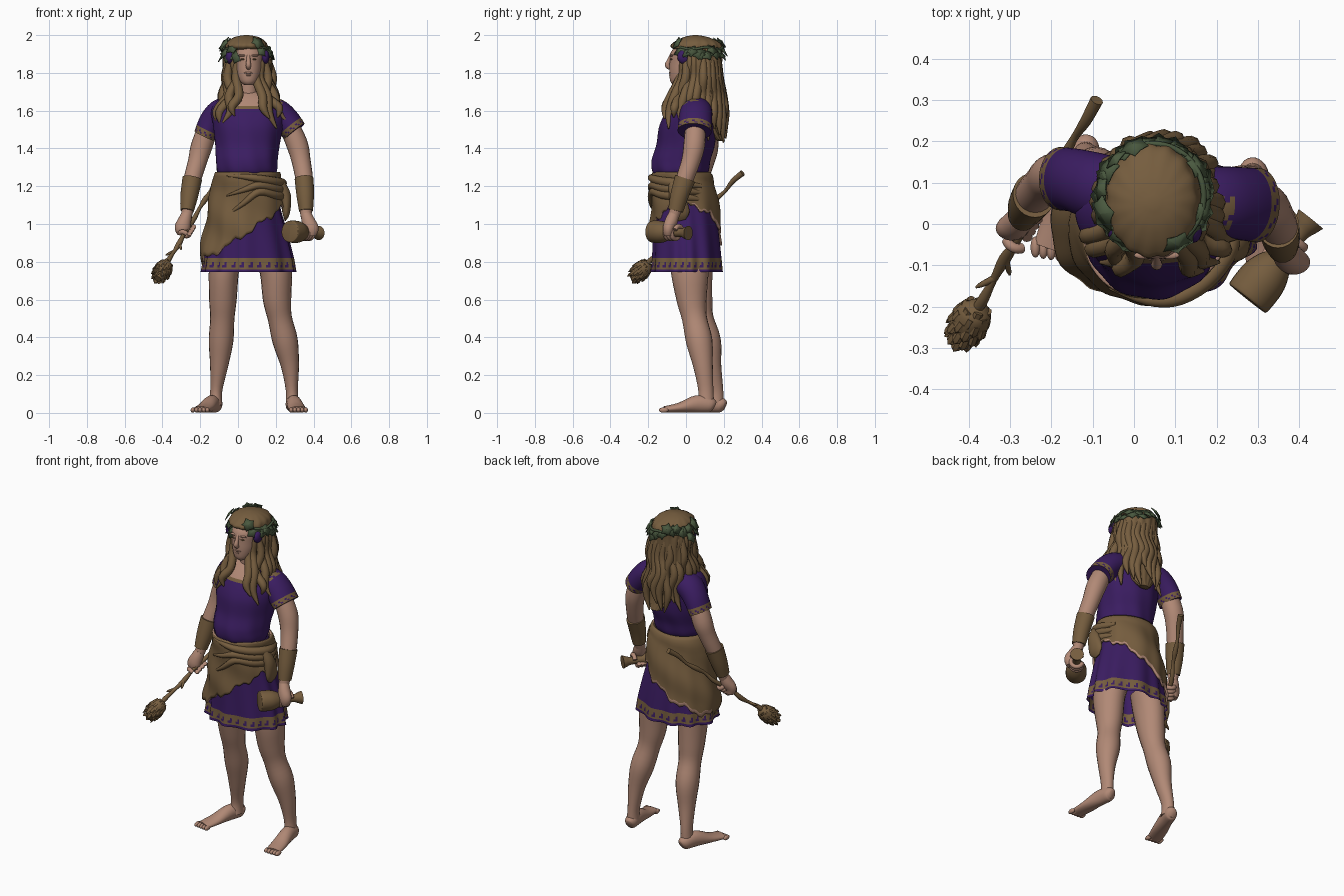
import bpy, bmesh, math, random
from math import sin, cos, pi
from mathutils import Vector

random.seed(4)
if "Cube" in bpy.data.objects:
    bpy.data.objects.remove(bpy.data.objects["Cube"])
X, Y, Z = Vector((1, 0, 0)), Vector((0, 1, 0)), Vector((0, 0, 1))


def material(name, rgb):
    m = bpy.data.materials.new(name)
    m.use_nodes = True
    m.diffuse_color = (*rgb, 1)
    m.node_tree.nodes["Principled BSDF"].inputs["Base Color"].default_value = (*rgb, 1)
    return m


skin = material("skin", (.44, .25, .18))
brown = material("brown", (.18, .11, .049))
purple = material("purple", (.043, .012, .12))
green = material("leaf green", (.068, .1, .05))


def finish(name, bm, mats, angle=50):
    bmesh.ops.recalc_face_normals(bm, faces=bm.faces)
    me = bpy.data.meshes.new(name)
    bm.to_mesh(me)
    bm.free()
    for m in mats:
        me.materials.append(m)
    me.shade_smooth()
    me.set_sharp_from_angle(angle=math.radians(angle))
    ob = bpy.data.objects.new(name, me)
    bpy.context.collection.objects.link(ob)
    return ob


def smooth_path(pts, steps):
    """Spline through rows of x, y, z, radius, radius."""
    rows = [Vector(p if len(p) == 5 else (*p, p[3])) for p in pts]
    out = []
    for i in range(len(rows) - 1):
        b, c = rows[i], rows[i + 1]
        a, d = rows[max(i - 1, 0)], rows[min(i + 2, len(rows) - 1)]
        for k in range(steps):
            t = k / steps
            out.append(b + (c - a) * (t / 2) + (a * 2 - b * 5 + c * 4 - d) * (t * t / 2)
                       + (b * 3 - a - c * 3 + d) * (t ** 3 / 2))
    return out + [rows[-1]]


def add_tube(bm, pts, n=20, steps=4, ref=Y, flat=False, warp=None, rule=None, cap=True):
    rows = smooth_path(pts, steps)
    rings, last = [], len(rows) - 1
    for i, r in enumerate(rows):
        t = Z if flat else (rows[min(i + 1, last)].xyz - rows[max(i - 1, 0)].xyz).normalized()
        u = ref.cross(t).normalized()
        v = t.cross(u)
        ring = []
        for j in range(n):
            a = 2 * pi * j / n
            off = u * cos(a) * r[3] + v * sin(a) * r[4]
            ring.append(bm.verts.new(r.xyz + off * (warp(a, i / last) if warp else 1)))
        rings.append(ring)
    for i in range(last):
        for j in range(n):
            k = (j + 1) % n
            f = bm.faces.new((rings[i][j], rings[i][k], rings[i + 1][k], rings[i + 1][j]))
            if rule:
                f.material_index = rule(i / last, j, f.calc_center_median())
    if cap:
        bm.faces.new(rings[0])
        bm.faces.new(rings[-1])


def tube(name, pts, *mats, **kw):
    bm = bmesh.new()
    add_tube(bm, pts, **kw)
    return finish(name, bm, mats)


def ball(name, loc, size, mat):
    bm = bmesh.new()
    bmesh.ops.create_uvsphere(bm, u_segments=16, v_segments=10, radius=1)
    for v in bm.verts:
        v.co = Vector(loc) + Vector(a * b for a, b in zip(v.co, size))
    return finish(name, bm, [mat])


# Legs and feet
tube("left_leg", [(.17, .02, .86, .09, .1), (.2, .02, .75, .085, .1), (.207, .03, .6, .075, .08),
                  (.222, .045, .5, .064, .066), (.25, .07, .38, .067, .07), (.275, .09, .25, .048, .052),
                  (.285, .105, .12, .032, .04), (.288, .105, .04, .036, .045)], skin)
tube("right_leg", [(-.06, .04, .86, .09, .1), (-.075, .04, .75, .08, .1), (-.08, .06, .6, .073, .08),
                   (-.083, .08, .5, .064, .066), (-.09, .115, .38, .065, .07), (-.1, .135, .25, .048, .052),
                   (-.115, .157, .12, .032, .04), (-.118, .155, .04, .036, .045)], skin)
for side, heel, toe in (("left", Vector((.285, .15, 0)), Vector((.32, -.115, 0))),
                        ("right", Vector((-.11, .205, 0)), Vector((-.2, -.06, 0)))):
    shape = ((0, .035, .02, .025), (.08, .042, .036, .04), (.35, .047, .04, .046),
             (.7, .028, .046, .026), (1, .018, .044, .017))
    tube(side + "_foot", [(*(heel.lerp(toe, t) + Z * z), a, b) for t, z, a, b in shape], skin, ref=Z)
    across = Z.cross(toe - heel).normalized()
    for i in range(5):
        inner = (i - 2) * (1 if side == "right" else -1)
        p = toe + across * inner * .019 + (toe - heel) * (.03 + .012 * -i)
        ball(side + "_toe", (p.x, p.y, .015), (.012, .026, .014), skin)


# Skirt with folds and a patterned hem
def skirt_colour(s, j, c):
    if not .76 < c.z < .82:
        return 0
    if .79 < c.z < .805:
        return 0 if j % 4 == 1 else 1
    return 0 if .775 < c.z < .79 and j % 4 < 2 else 1


tube("skirt", [(.045, -.02, 1.25, .15, .14), (.045, -.01, 1.1, .175, .16), (.05, 0, .95, .21, .172),
               (.055, .005, .82, .235, .18), (.055, .005, .76, .243, .184), (.055, .005, .745, .244, .185)],
     purple, brown, n=128, flat=True, cap=False, rule=skirt_colour,
     warp=lambda a, s: 1 + .055 * s * sin(11 * a + sin(3 * a)))


# Tunic top with a square neckline
def tunic_colour(s, j, c):
    near = abs(c.x - .055)
    if c.y < .03 and near < .085 and c.z > 1.607:
        return 2 if near < .072 and c.z > 1.625 else 1
    return 0


tube("tunic", [(.045, -.025, 1.245, .135, .125), (.045, -.03, 1.28, .158, .148), (.045, -.025, 1.34, .163, .155),
               (.05, 0, 1.42, .17, .155), (.055, .012, 1.52, .185, .152), (.055, .03, 1.6, .195, .132),
               (.055, .045, 1.66, .158, .1), (.055, .05, 1.7, .07, .06)],
     purple, brown, skin, n=64, steps=8, flat=True, rule=tunic_colour,
     warp=lambda a, s: 1 + .022 * (1 - s) * sin(9 * a + 7 * s))


# Sleeves with patterned cuffs, arms and bracers
def sleeve_colour(s, j, c):
    if .185 < c.x < .24 and -.01 < c.y < .065 and c.z > 1.6:
        return int((j + int(s * 24)) % 4 > 0)
    if s < .83:
        return 0
    return 0 if .87 < s < .95 and (j + (s > .9)) % 3 == 0 else 1


tube("left_sleeve", [(.13, .055, 1.61, .07, .08), (.2, .052, 1.59, .075, .087), (.25, .05, 1.55, .074, .088),
                     (.3, .045, 1.49, .068, .09)], purple, brown, n=36, steps=8, rule=sleeve_colour)
tube("right_sleeve", [(-.02, .07, 1.61, .07, .08), (-.09, .09, 1.59, .073, .082), (-.14, .105, 1.54, .067, .077),
                      (-.178, .11, 1.465, .058, .077)], purple, brown, n=36, steps=8, rule=sleeve_colour)
tube("left_arm", [(.25, .05, 1.56, .05), (.31, .045, 1.43, .057), (.335, .025, 1.33, .05),
                  (.355, -.02, 1.2, .044), (.36, -.065, 1.04, .029)], skin)
tube("right_arm", [(-.14, .105, 1.56, .05), (-.19, .115, 1.42, .057), (-.215, .1, 1.33, .05),
                   (-.25, .06, 1.2, .044), (-.272, .015, 1.04, .028)], skin)
tube("left_bracer", [(.35, -.005, 1.24, .05, .056), (.356, -.035, 1.15, .046, .048), (.36, -.055, 1.07, .037, .04)],
     brown, n=24)
tube("right_bracer", [(-.242, .07, 1.24, .052, .056), (-.258, .045, 1.15, .047, .049), (-.27, .022, 1.07, .036, .04)],
     brown, n=24)


# Hide wrap with a pale inside that shows along the back edge, hanging low on one side
def wrap_mesh():
    bm = bmesh.new()
    n, m, grid = 96, 20, []
    for i in range(m + 1):
        row, s = [], i / m
        for j in range(n):
            a = 2 * pi * j / n
            low = .95 + .15 * cos(a) + .012 * sin(9 * a) + .008 * sin(23 * a)
            z = 1.275 + (low - 1.275) * s
            d = min((1.275 - z) / .43, 1)
            k = 1 + .03 * sin(3 * a + 26 * z) + .02 * sin(pi * min(s * 5, 1)) + .02 * s * sin(11 * a + sin(3 * a))
            row.append(bm.verts.new((.045 + (.172 + .075 * d) * cos(a) * k,
                                     -.025 + .03 * d ** .5 + (.152 + .047 * d ** .6) * sin(a) * k, z)))
        grid.append(row)
    for i in range(m):
        for j in range(n):
            k = (j + 1) % n
            f = bm.faces.new((grid[i][j], grid[i][k], grid[i + 1][k], grid[i + 1][j]))
            f.material_index = int(i == m - 1 and 2 < j < n / 2 - 2)
    return bm


wrap = finish("hide_wrap", wrap_mesh(), [brown, skin])
thick = wrap.modifiers.new("thickness", "SOLIDIFY")
thick.thickness = .012
thick.material_offset = thick.material_offset_rim = 1
for drop in (0, .035, .07):
    tube("wrap_fold", [(-.06, -.155, 1.255 - drop * 3, .004), (.03, -.183, 1.25 - drop * 2, .014), (.11, -.177, 1.24 - drop, .02),
                       (.19, -.12, 1.225 - drop, .024), (.235, -.03, 1.215 - drop, .024), (.2, .08, 1.2 - drop, .012)],
         brown, ref=Z, n=12)
tube("wrap_tail", [(.22, -.07, 1.22, .025), (.25, -.05, 1.15, .03, .04), (.255, -.03, 1.06, .02, .05),
                   (.25, -.02, 1.02, .004, .02)], brown)

# Staff with a pine cone tip
top, tip = Vector((-.09, .3, 1.27)), Vector((-.425, -.283, .71))
axis = (tip - top).normalized()
e1 = axis.cross(X).normalized()
e2 = axis.cross(e1)
staff = [(*(top.lerp(tip, t) + e1 * .006 * sin(t * 25)), .012 + .003 * sin(t * 31)) for t in (k / 12 for k in range(12))]
staff[0] = (*top, .016)
tube("staff", staff, brown, n=10, steps=3)
for t, w in ((.66, -1), (.74, 1)):
    p = top.lerp(tip, t)
    tube("twig", [(*p, .009), (*(p + axis * .03 + e2 * w * .02), .007), (*(p + axis * .045 + e2 * w * .03), .003)],
         brown, n=8)
cone = [(*(tip - axis * d), r) for d, r in ((0, .018), (.03, .038), (.07, .047), (.11, .04), (.13, .015))]
tube("pine_cone", cone, brown, n=16)
bm = bmesh.new()
for i in range(44):
    a, t = i * 2.4, i / 43
    out = e1 * cos(a) + e2 * sin(a)
    base = tip - axis * (.115 - .11 * t) + out * (.014 + .028 * sin(pi * (.15 + .75 * t)))
    add_tube(bm, [(*(base - axis * .012), .012, .007), (*(base + axis * .008 + out * .006), .012, .005),
                  (*(base + axis * .018 + out * .008), .001)], n=6, steps=1, ref=out)
finish("cone_scales", bm, [brown], 25)

# Drinking cup
mouth, foot = Vector((.275, -.18, .96)), Vector((.428, .012, .952))
cup_axis = (foot - mouth).normalized()
shape = ((0, .05), (.02, .058), (.25, .058), (.42, .045), (.55, .026), (.8, .022), (.93, .032), (1, .038))
tube("cup", [(*mouth.lerp(foot, t), r) for t, r in shape], brown, ref=Z, n=28)


# Hands gripping the staff and the cup
def hand(side, centre, ax, radius, palm, wrist):
    a1 = (Vector(palm) - ax * ax.dot(Vector(palm))).normalized()
    a2 = ax.cross(a1)
    c = Vector(centre)
    mid = c + a1 * (radius + .012)
    tube(side + "_palm", [(*wrist, .029), (*((Vector(wrist) + mid) / 2), .036, .034), (*mid, .04, .03),
                          (*(mid - Z * .035), .025, .022)], skin)
    bm = bmesh.new()
    for i in range(5):
        p, turn = c + ax * (i - 2) * .021, -1 if i == 4 else 1
        pts = [(*(p + (a1 * cos(b) + a2 * sin(b) * turn) * (radius + .008)), .0125)
               for b in (k * .55 for k in range(7 if i < 4 else 5))]
        add_tube(bm, pts, n=10, steps=2, ref=ax)
    finish(side + "_fingers", bm, [skin])


hand("left", mouth.lerp(foot, .56), cup_axis, .026, (.8, -.6, .5), (.36, -.065, 1.05))
hand("right", top.lerp(tip, .54), axis, .015, (-.8, .1, .3), (-.272, .015, 1.05))

# Head and face
tube("neck", [(.055, .04, 1.62, .06), (.055, .03, 1.68, .05), (.055, .025, 1.8, .048)], skin)
tube("head", [(.055, -.045, 1.735, .02, .022), (.055, -.035, 1.755, .045, .048), (.055, -.015, 1.8, .065, .073),
              (.055, .005, 1.85, .075, .092), (.055, .02, 1.91, .08, .1), (.055, .04, 1.955, .055, .075)],
     skin, flat=True, n=32)
tube("nose", [(.055, -.074, 1.9, .009), (.055, -.09, 1.865, .011), (.055, -.098, 1.84, .014), (.055, -.083, 1.825, .011)],
     skin, n=12)
for x in (-1, 1):
    ball("brow", (.055 + .032 * x, -.076, 1.892), (.023, .009, .006), skin)
    ball("eye", (.055 + .03 * x, -.077, 1.872), (.013, .008, .004), brown)
    ball("headband_end", (.05 + .094 * x, -.01, 1.885), (.022, .036, .038), purple)
ball("upper_lip", (.055, -.083, 1.8), (.023, .008, .006), skin)
ball("lower_lip", (.055, -.081, 1.788), (.018, .009, .006), skin)

# Hair: crown, back mass and loose wavy locks
tube("hair", [(.045, .05, 2, .012), (.045, .052, 1.99, .062), (.045, .056, 1.965, .1, .116), (.045, .058, 1.935, .112, .136),
              (.05, .095, 1.89, .115, .095), (.05, .105, 1.8, .115, .083), (.055, .112, 1.7, .125, .077),
              (.06, .125, 1.6, .115, .065), (.07, .15, 1.5, .075, .042), (.08, .185, 1.44, .03, .02)],
     brown, flat=True, n=72, warp=lambda a, s: 1 + .035 * min(1, 2 * s) * sin(15 * a + 6 * s))
bm = bmesh.new()
count = 25
for i in range(count):
    a = math.radians(-62 + 304 * i / (count - 1))
    front = sin(a) < -.3
    c, s, w = cos(a), sin(a), random.uniform(.008, .02) * random.choice((-1, 1))
    end = random.uniform(1.5, 1.58) if front else random.uniform(1.43, 1.58)
    flare = .18 if front else .14
    add_tube(bm, [(.047 + .1 * c, .06 + .1 * s, 1.925, .012), (.05 + .113 * c, .065 + .105 * s, 1.86, .02),
                  (.053 + .116 * c + w, .065 + .112 * s, 1.77, .024), (.057 + .13 * c - w, .05 + .145 * s, 1.68, .024),
                  (.06 + flare * c + w, .04 + .168 * s, (1.67 + end) / 2, .022),
                  (.065 + (flare + .015) * c - w, .04 + .175 * s, end, .004)], n=8)
finish("hair_locks", bm, [brown])

# Ivy wreath, open above the brow, with the biggest leaves over the temples
ring = [(.047 + .122 * cos(b), .068 + .126 * sin(b), 1.93 + .006 * sin(5 * b), .007)
        for b in (pi * (k / 14 - .35) for k in range(25))]
tube("wreath_vine", ring, green, ref=Z, n=8, steps=2)
bm = bmesh.new()
for i in range(26):
    b = pi * (1.74 * i / 25 - .37) + random.uniform(-.06, .06)
    out = Vector((cos(b), sin(b), random.uniform(.2, .8))).normalized()
    u = out.cross(Z).normalized()
    v = out.cross(u)
    c = Vector((.047 + .13 * cos(b), .068 + .13 * sin(b), 1.928 + random.uniform(-.04, .035)))
    spin, size = random.uniform(0, 6), random.uniform(.032, .041) + (.006 if sin(b) < 0 else 0)
    hub = bm.verts.new(c + out * .008)
    rim = [bm.verts.new(c + (u * cos(spin + k * pi / 5) + v * sin(spin + k * pi / 5)) * size * (.68 if k % 2 else 1))
           for k in range(10)]
    for k in range(10):
        bm.faces.new((hub, rim[k], rim[(k + 1) % 10]))
finish("ivy_leaves", bm, [green], 20).modifiers.new("thickness", "SOLIDIFY").thickness = .004
